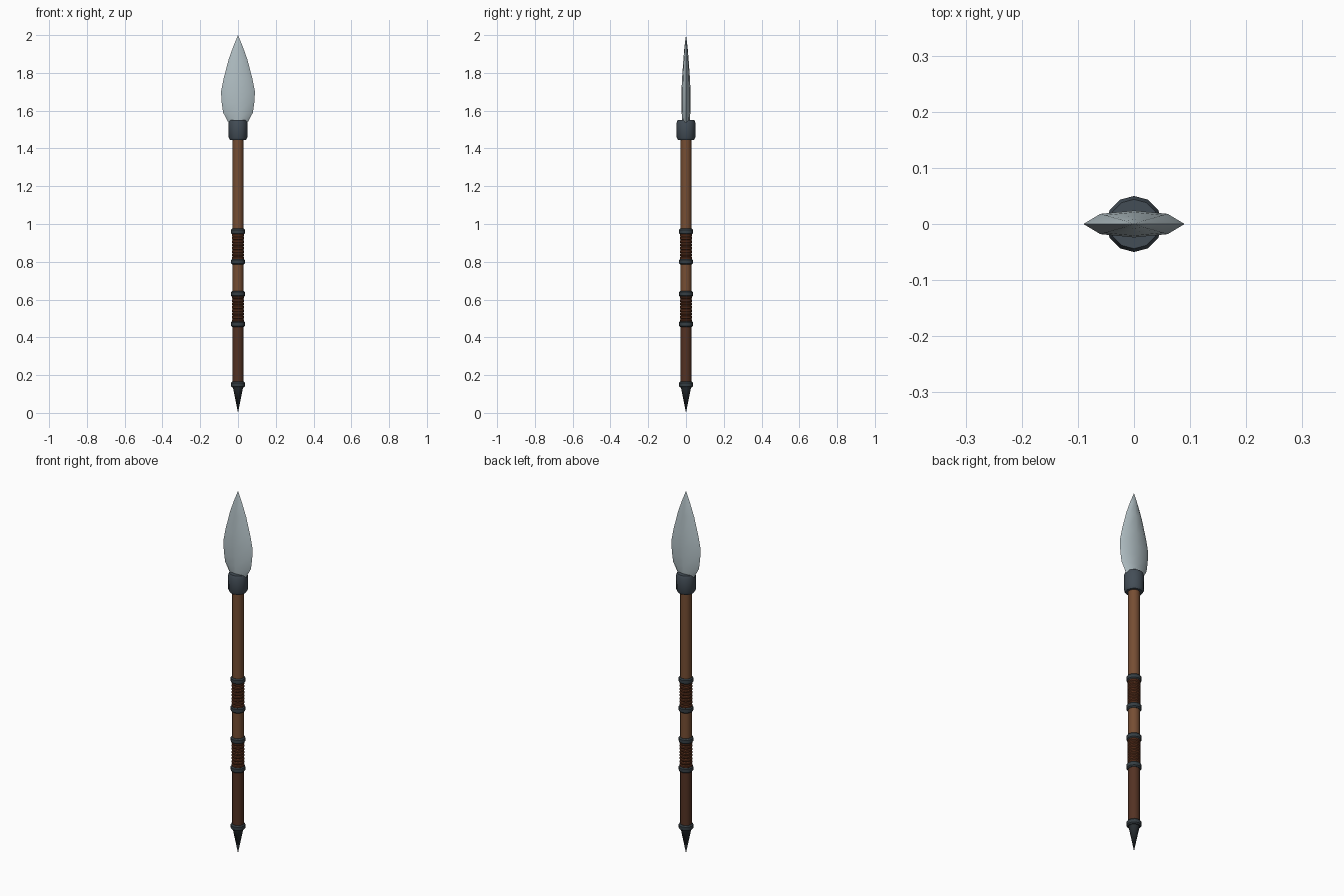
import bpy, bmesh, math

if "Cube" in bpy.data.objects:
    bpy.data.objects.remove(bpy.data.objects["Cube"])


def material(name, rgb):
    m = bpy.data.materials.new(name)
    m.diffuse_color = (*rgb, 1)
    m.use_nodes = True
    m.node_tree.nodes["Principled BSDF"].inputs["Base Color"].default_value = m.diffuse_color
    return m


STEEL = material("pale steel", (0.44, 0.52, 0.55))
COLLAR = material("slate metal", (0.056, 0.074, 0.093))
RING = material("dark metal", (0.036, 0.048, 0.056))
SPIKE = material("black iron", (0.022, 0.028, 0.032))
WOOD = material("brown wood", (0.18, 0.075, 0.033))
DARK_WOOD = material("dark brown wood", (0.088, 0.032, 0.017))
CORD = material("leather cord", (0.11, 0.031, 0.012))


def loft(name, sections, mat, angle=35):
    """Skin a stack of equal-sized point rings; a one-point ring is a tip."""
    bm = bmesh.new()
    rings = [[bm.verts.new(p) for p in s] for s in sections]
    n = max(len(r) for r in rings)
    for a, b in zip(rings, rings[1:]):
        for i in range(n):
            j = (i + 1) % n
            if len(a) == 1:
                bm.faces.new((a[0], b[j], b[i]))
            elif len(b) == 1:
                bm.faces.new((a[i], a[j], b[0]))
            else:
                bm.faces.new((a[i], a[j], b[j], b[i]))
    for r in (rings[0], rings[-1]):
        if len(r) > 2:
            bm.faces.new(r)
    bmesh.ops.recalc_face_normals(bm, faces=bm.faces)
    me = bpy.data.meshes.new(name)
    bm.to_mesh(me)
    bm.free()
    me.materials.append(mat)
    ob = bpy.data.objects.new(name, me)
    bpy.context.collection.objects.link(ob)
    bpy.ops.object.select_all(action='DESELECT')
    bpy.context.view_layer.objects.active = ob
    ob.select_set(True)
    bpy.ops.object.shade_smooth_by_angle(angle=math.radians(angle))
    return ob


def lathe(name, profile, mat, sides=12):
    """Revolve (radius, z) points about the spear's axis."""
    sections = []
    for r, z in profile:
        if r == 0:
            sections.append([(0, 0, z)])
        else:
            sections.append([(r * math.cos(math.tau * i / sides),
                              r * math.sin(math.tau * i / sides), z)
                             for i in range(sides)])
    return loft(name, sections, mat)


def band(name, z, r, half, mat, bevel):
    lathe(name, [(r - bevel, z - half), (r, z - half + bevel),
                 (r, z + half - bevel), (r - bevel, z + half)], mat)


# Shaft, darker at the butt end
lathe("lower_shaft", [(0.029, 0.14), (0.029, 0.47)], DARK_WOOD)
lathe("upper_shaft", [(0.029, 0.47), (0.029, 1.46)], WOOD)

# Butt spike
lathe("butt_spike", [(0, 0), (0.029, 0.145)], SPIKE)

# Metal rings
for i, z in enumerate((0.15, 0.47, 0.63, 0.80, 0.96)):
    band(f"ring_{i + 1}", z, 0.037, 0.015, RING, 0.006)

# Ribbed cord grips between the ring pairs
for i, z0 in enumerate((0.48, 0.81)):
    count, h = 8, 0.14 / 8
    profile = []
    for k in range(count):
        z = z0 + k * h
        profile += [(0.0285, z), (0.0325, z + 0.3 * h), (0.0325, z + 0.7 * h)]
    profile.append((0.0285, z0 + 0.14))
    lathe(f"cord_grip_{i + 1}", profile, CORD)

# Socket collar under the blade
lathe("socket_collar", [(0.042, 1.445), (0.049, 1.457), (0.05, 1.535),
                        (0.044, 1.55)], COLLAR)

# Leaf blade: (height, half width, half thickness), lens cross-section
outline = [(1.52, 0.042, 0.018), (1.555, 0.06, 0.021), (1.59, 0.079, 0.023),
           (1.64, 0.086, 0.024), (1.70, 0.09, 0.024), (1.77, 0.076, 0.021),
           (1.87, 0.05, 0.014), (1.94, 0.025, 0.008)]
lens = [(1, 0), (0.67, 0.75), (0, 1), (-0.67, 0.75),
        (-1, 0), (-0.67, -0.75), (0, -1), (0.67, -0.75)]
sections = [[(x * w, y * t, z) for x, y in lens] for z, w, t in outline]
loft("blade", sections + [[(0, 0, 2.0)]], STEEL, 40)
